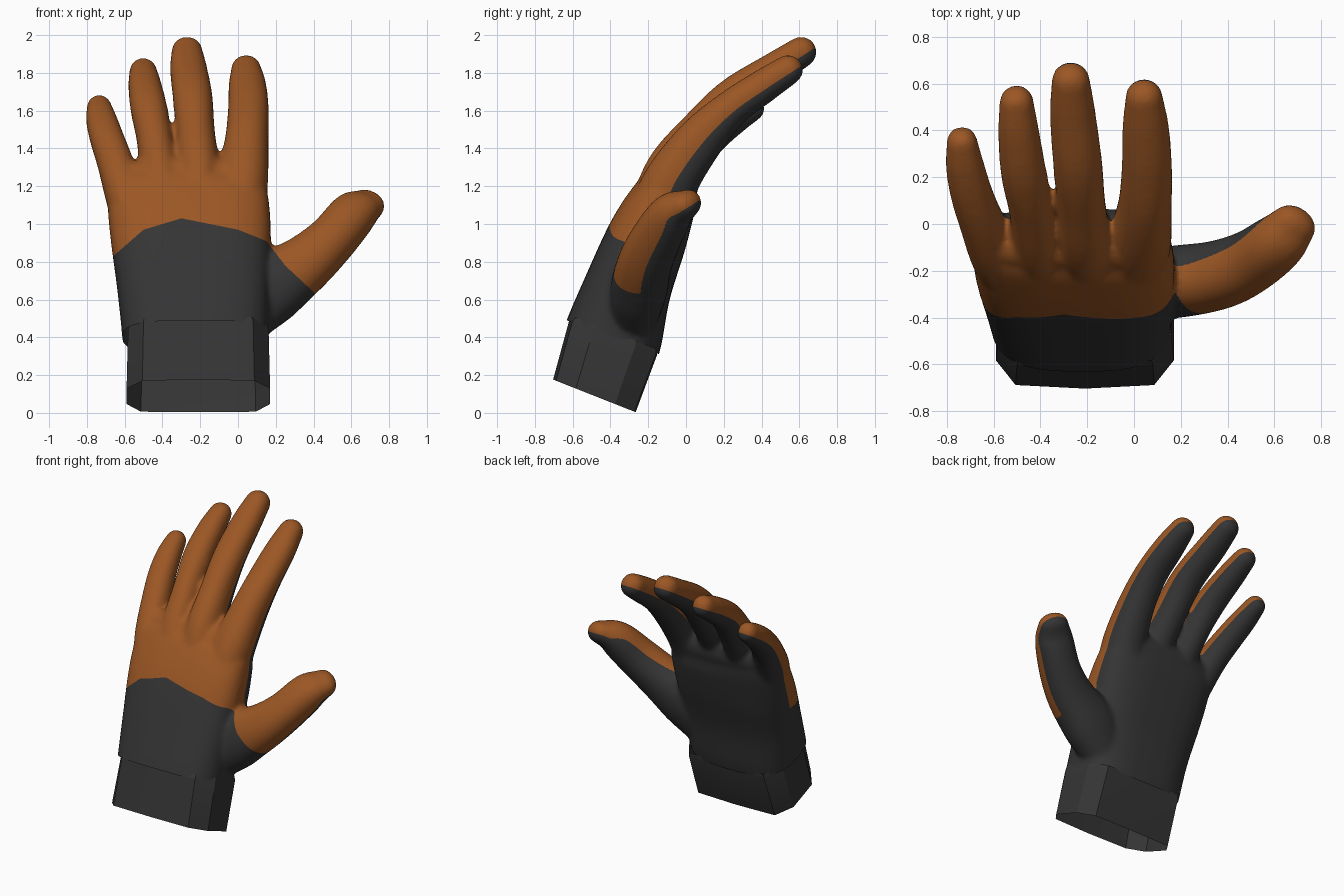
import bpy, bmesh, math
from mathutils import Vector

if "Cube" in bpy.data.objects:
    bpy.data.objects.remove(bpy.data.objects["Cube"])

X = Vector((1, 0, 0))


def material(name, color):
    m = bpy.data.materials.new(name)
    m.diffuse_color = (*color, 1)
    m.use_nodes = True
    m.node_tree.nodes["Principled BSDF"].inputs["Base Color"].default_value = m.diffuse_color
    return m


dark = material("dark_knit", (0.035, 0.035, 0.035))
orange = material("orange_coating", (0.33, 0.095, 0.018))


def spline(keys, steps=6):
    """Catmull-Rom through (x, y, z, half_width, half_thickness) keys."""
    k = [Vector(v) for v in keys]
    k = [2 * k[0] - k[1]] + k + [2 * k[-1] - k[-2]]
    out = []
    for i in range(1, len(k) - 2):
        a, b, c, d = k[i - 1:i + 3]
        for j in range(steps):
            t = j / steps
            out.append(0.5 * (2 * b + (c - a) * t + (2 * a - 5 * b + 4 * c - d) * t * t
                              + (3 * b - a - 3 * c + d) * t ** 3))
    return out + [k[-2]]


centres = []  # (centre, outward normal) samples used for the colour seam


def limb(bm, keys, power=2.2, sides=32):
    """Loft a rounded tube with a domed end."""
    pts = spline(keys)
    rings = []
    for i, p in enumerate(pts):
        q0, q1 = pts[max(i - 1, 0)], pts[min(i + 1, len(pts) - 1)]
        t = (Vector(q1[:3]) - Vector(q0[:3])).normalized()
        s = (X - t * t.x).normalized()
        n = s.cross(t)
        c = Vector(p[:3])
        centres.append((c, n))
        rings.append((c, s, n, p[3], p[4]))
    c, s, n, a, b = rings[-1]
    for k in range(1, 7):
        w = math.radians(14 * k)
        rings.append((c + t * min(a, b) * math.sin(w), s, n, a * math.cos(w), b * math.cos(w)))
        centres.append((rings[-1][0], n))
    loops = []
    for c, s, n, a, b in rings:
        loop = []
        for k in range(sides):
            u = 2 * math.pi * k / sides
            cu, su = math.cos(u), math.sin(u)
            loop.append(bm.verts.new(c + s * a * math.copysign(abs(cu) ** (2 / power), cu)
                                     + n * b * math.copysign(abs(su) ** (2 / power), su)))
        loops.append(loop)
    for l0, l1 in zip(loops, loops[1:]):
        for k in range(sides):
            m = (k + 1) % sides
            bm.faces.new((l0[k], l0[m], l1[m], l1[k]))
    bm.faces.new(loops[0][::-1])
    bm.faces.new(loops[-1])


def make_object(name, bm):
    me = bpy.data.meshes.new(name)
    bm.to_mesh(me)
    bm.free()
    ob = bpy.data.objects.new(name, me)
    bpy.context.collection.objects.link(ob)
    bpy.context.view_layer.objects.active = ob
    ob.select_set(True)
    return ob


# Hand: palm, four fingers and thumb
bm = bmesh.new()
limb(bm, [(-.22, -.43, .27, .385, .25), (-.225, -.385, .41, .388, .26), (-.235, -.305, .67, .405, .23),
          (-.25, -.20, .94, .425, .21), (-.265, -.115, 1.13, .425, .175), (-.265, -.07, 1.22, .40, .14)], 2.9)
limb(bm, [(.0, -.15, 1.05, .14, .16), (.025, -.07, 1.24, .135, .145), (.047, .08, 1.45, .115, .125),
          (.055, .24, 1.61, .108, .10), (.05, .41, 1.73, .10, .09), (.043, .54, 1.815, .08, .08)])
limb(bm, [(-.2, -.15, 1.05, .12, .16), (-.21, -.07, 1.28, .115, .145), (-.225, .08, 1.48, .103, .125),
          (-.24, .25, 1.67, .105, .105), (-.262, .47, 1.82, .098, .09), (-.27, .61, 1.91, .082, .082)])
limb(bm, [(-.38, -.15, 1.05, .12, .16), (-.41, -.08, 1.23, .11, .145), (-.44, .07, 1.44, .095, .12),
          (-.472, .22, 1.61, .097, .10), (-.493, .39, 1.73, .088, .088), (-.502, .52, 1.805, .073, .075)])
limb(bm, [(-.55, -.18, 1.0, .11, .15), (-.60, -.11, 1.16, .105, .13), (-.652, .01, 1.33, .095, .105),
          (-.695, .13, 1.455, .09, .09), (-.723, .25, 1.55, .082, .08), (-.735, .35, 1.615, .066, .07)])
limb(bm, [(.0, -.28, .48, .15, .12), (.16, -.25, .65, .19, .15), (.35, -.22, .785, .155, .145),
          (.49, -.165, .91, .132, .135), (.61, -.08, 1.05, .125, .115), (.685, .0, 1.105, .10, .075)])
bmesh.ops.recalc_face_normals(bm, faces=bm.faces)
glove = make_object("glove_hand", bm)

# Fuse into one smooth skin
rm = glove.modifiers.new("fuse", 'REMESH')
rm.mode = 'VOXEL'
rm.voxel_size = 0.014
sm = glove.modifiers.new("soften", 'SMOOTH')
sm.factor, sm.iterations = 0.5, 12
for m in ("fuse", "soften"):
    bpy.ops.object.modifier_apply(modifier=m)

# Lower edge of the coating across the front
EDGE = [(-.9, .74), (-.66, .83), (-.5, .97), (-.3, 1.03), (0, .97), (.15, .91), (.25, .78), (.41, .63), (1, .2)]


def edge_height(x):
    for (x0, z0), (x1, z1) in zip(EDGE, EDGE[1:]):
        if x <= x1:
            return z0 + (z1 - z0) * (x - x0) / (x1 - x0)
    return EDGE[-1][1]


def coating(p):
    """Positive where the orange coating is."""
    c, n = min(centres, key=lambda cn: (cn[0] - p).length_squared)
    return min((p - c).dot(n) + 0.02, p.z - edge_height(p.x))


# Open the wrist, then cut the colour seam into the skin
bm = bmesh.new()
bm.from_mesh(glove.data)
bmesh.ops.bisect_plane(bm, geom=bm.verts[:] + bm.edges[:] + bm.faces[:],
                       plane_co=(0, -.385, .40), plane_no=(0, .345, .94), clear_inner=True)
field = {v: coating(v.co) for v in bm.verts}
seam = set()
for e in bm.edges[:]:
    a, b = e.verts
    fa, fb = field[a], field[b]
    if fa * fb < 0:
        _, v = bmesh.utils.edge_split(e, a, fa / (fa - fb))
        field[v] = 0
        seam.add(v)
for f in bm.faces[:]:
    cut = [v for v in f.verts if v in seam]
    if len(cut) == 2:
        bmesh.utils.face_split(f, cut[0], cut[1])
for f in bm.faces:
    f.smooth = True
    f.material_index = int(sum(field[v] for v in f.verts) > 0)
bm.to_mesh(glove.data)
bm.free()
glove.data.materials.append(dark)
glove.data.materials.append(orange)

# Cuff: open flat-sided sleeve
PROFILE = [(1, .45), (.78, .93), (0, 1), (-.78, .93), (-1, .45), (-1, -.5), (-.8, -.97), (0, -1), (.8, -.97), (1, -.5)]
bm = bmesh.new()
loops = []
for y, z, a, b in [(-.485, .09, .38, .235), (-.385, .40, .372, .25), (-.375, .425, .365, .24)]:
    n = Vector((0, -.93, .367))
    loops.append([bm.verts.new(Vector((-.21, y, z)) + X * a * u + n * b * v) for u, v in PROFILE])
for l0, l1 in zip(loops, loops[1:]):
    for k in range(len(PROFILE)):
        m = (k + 1) % len(PROFILE)
        bm.faces.new((l0[k], l0[m], l1[m], l1[k]))
bmesh.ops.recalc_face_normals(bm, faces=bm.faces)
glove.select_set(False)
cuff = make_object("cuff", bm)
cuff.data.materials.append(dark)
bpy.ops.object.shade_smooth_by_angle(angle=math.radians(25))
